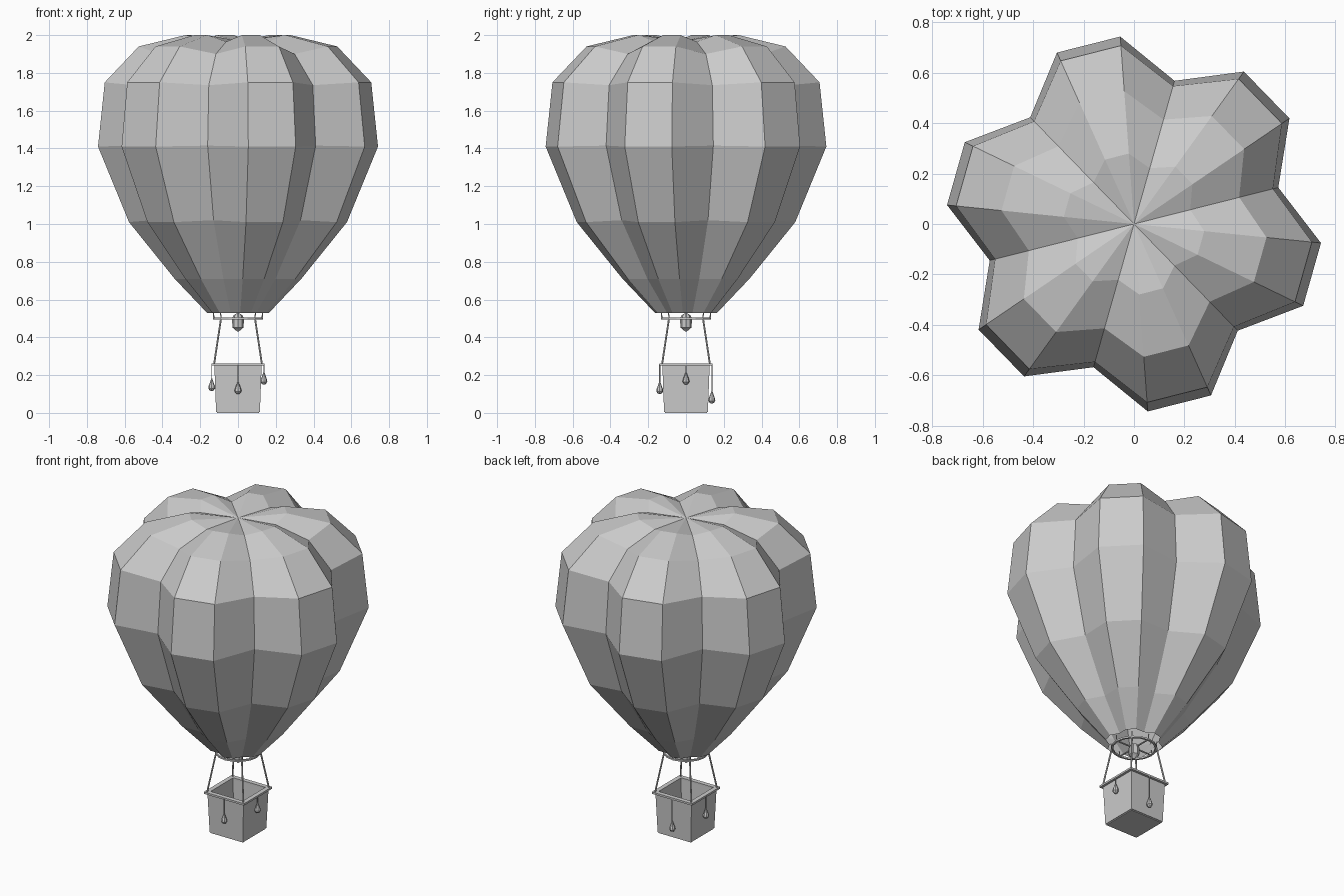
import bpy, bmesh, math
from mathutils import Vector

cube = bpy.data.objects.get("Cube")
if cube:
    bpy.data.objects.remove(cube)

grey = bpy.data.materials.new("plain grey")
grey.use_nodes = True
COLOUR = (0.6, 0.6, 0.6, 1)
grey.diffuse_color = COLOUR
grey.node_tree.nodes["Principled BSDF"].inputs["Base Color"].default_value = COLOUR


def finish(name, bm):
    bmesh.ops.recalc_face_normals(bm, faces=bm.faces)
    mesh = bpy.data.meshes.new(name)
    bm.to_mesh(mesh)
    bm.free()
    mesh.materials.append(grey)
    obj = bpy.data.objects.new(name, mesh)
    bpy.context.collection.objects.link(obj)
    return obj


def bridge(bm, rings):
    n = len(rings[0])
    for a, b in zip(rings, rings[1:]):
        for i in range(n):
            j = (i + 1) % n
            bm.faces.new((a[i], a[j], b[j], b[i]))


def lathe(name, profile, x=0, y=0, sides=8):
    """Capped solid of revolution from (radius, height) points."""
    bm = bmesh.new()
    rings = []
    for r, z in profile:
        rings.append([bm.verts.new((x + r * math.cos(math.tau * i / sides),
                                    y + r * math.sin(math.tau * i / sides), z))
                      for i in range(sides)])
    bridge(bm, rings)
    bm.faces.new(rings[0])
    bm.faces.new(rings[-1])
    return finish(name, bm)


def rod(name, start, end, radius, sides=6):
    a, b = Vector(start), Vector(end)
    turn = (b - a).to_track_quat('Z', 'Y').to_matrix().to_4x4()
    turn.translation = (a + b) / 2
    bm = bmesh.new()
    bmesh.ops.create_cone(bm, cap_ends=True, segments=sides, radius1=radius,
                          radius2=radius, depth=(b - a).length, matrix=turn)
    return finish(name, bm)


def square_shell(name, profile, closed=False):
    """Square rings swept through (half width, height) points."""
    bm = bmesh.new()
    rings = [[bm.verts.new((sx * h, sy * h, z))
              for sx, sy in ((-1, -1), (1, -1), (1, 1), (-1, 1))]
             for h, z in profile]
    if closed:
        bridge(bm, rings + rings[:1])
    else:
        bridge(bm, rings)
        bm.faces.new(rings[0])
        bm.faces.new(rings[-1])
    return finish(name, bm)


# Envelope: six two-crested lobes, (crest radius, crest z, valley radius, valley z)
PROFILE = [
    (0.165, 0.53, 0.14, 0.53),
    (0.337, 0.71, 0.285, 0.71),
    (0.58, 1.01, 0.475, 1.02),
    (0.745, 1.41, 0.59, 1.415),
    (0.709, 1.75, 0.568, 1.735),
    (0.528, 1.94, 0.43, 1.90),
    (0.28, 2.0, 0.23, 1.965),
]
bm = bmesh.new()
rings = []
for crest_r, crest_z, valley_r, valley_z in PROFILE:
    ring = []
    for i in range(18):
        angle = math.radians(14.2 + 20 * i)
        r, z = (valley_r, valley_z) if i % 3 == 0 else (crest_r, crest_z)
        ring.append(bm.verts.new((r * math.cos(angle), r * math.sin(angle), z)))
    rings.append(ring)
bridge(bm, rings)
apex = bm.verts.new((0, 0, 1.97))
for i in range(18):
    bm.faces.new((rings[-1][i], rings[-1][(i + 1) % 18], apex))
finish("envelope", bm)

# Burner hoop with its posts and crossbars
bm = bmesh.new()
hoop = []
for dr, dz in ((-1, -1), (1, -1), (1, 1), (-1, 1)):
    hoop.append([bm.verts.new(((0.126 + dr * 0.006) * math.cos(math.tau * i / 16),
                               (0.126 + dr * 0.006) * math.sin(math.tau * i / 16),
                               0.5 + dz * 0.005)) for i in range(16)])
bridge(bm, hoop + hoop[:1])
finish("burner_hoop", bm)
for i in range(8):
    c, s = math.cos(math.tau * i / 8), math.sin(math.tau * i / 8)
    rod("hoop_post", (0.127 * c, 0.127 * s, 0.5), (0.131 * c, 0.131 * s, 0.535), 0.003)
rod("crossbar_x", (-0.125, 0, 0.5), (0.125, 0, 0.5), 0.005)
rod("crossbar_y", (0, -0.125, 0.5), (0, 0.125, 0.5), 0.005)
lathe("burner", [(0.004, 0.43), (0.018, 0.443), (0.03, 0.452), (0.031, 0.50),
                 (0.022, 0.518), (0.01, 0.525)])

# Basket with floor, open top and rim
square_shell("basket", [(0.116, 0.006), (0.125, 0.25), (0.113, 0.25), (0.105, 0.018)])
square_shell("basket_base", [(0.112, 0), (0.112, 0.008)])
square_shell("basket_rim", [(0.14, 0.25), (0.14, 0.262), (0.112, 0.262), (0.112, 0.25)],
             closed=True)

# Suspension ropes at the four corners
for sx in (-1, 1):
    for sy in (-1, 1):
        rod("suspension_rope", (sx * 0.127, sy * 0.127, 0.255),
            (sx * 0.09, sy * 0.09, 0.5), 0.005)

# Sandbags hung at a different height on each side
BAG = [(0.003, 0.065), (0.008, 0.05), (0.017, 0.025), (0.018, 0.014),
       (0.011, 0.003), (0.004, 0)]
for side, x, y, low in (("front", 0, -0.139, 0.10), ("back", 0, 0.137, 0.05),
                        ("left", 0.137, 0, 0.15), ("right", -0.139, 0, 0.116)):
    lathe(side + "_sandbag", [(r, z + low) for r, z in BAG], x, y)
    rod(side + "_sandbag_cord", (x, y, low + 0.06), (x, y, 0.256), 0.003)
